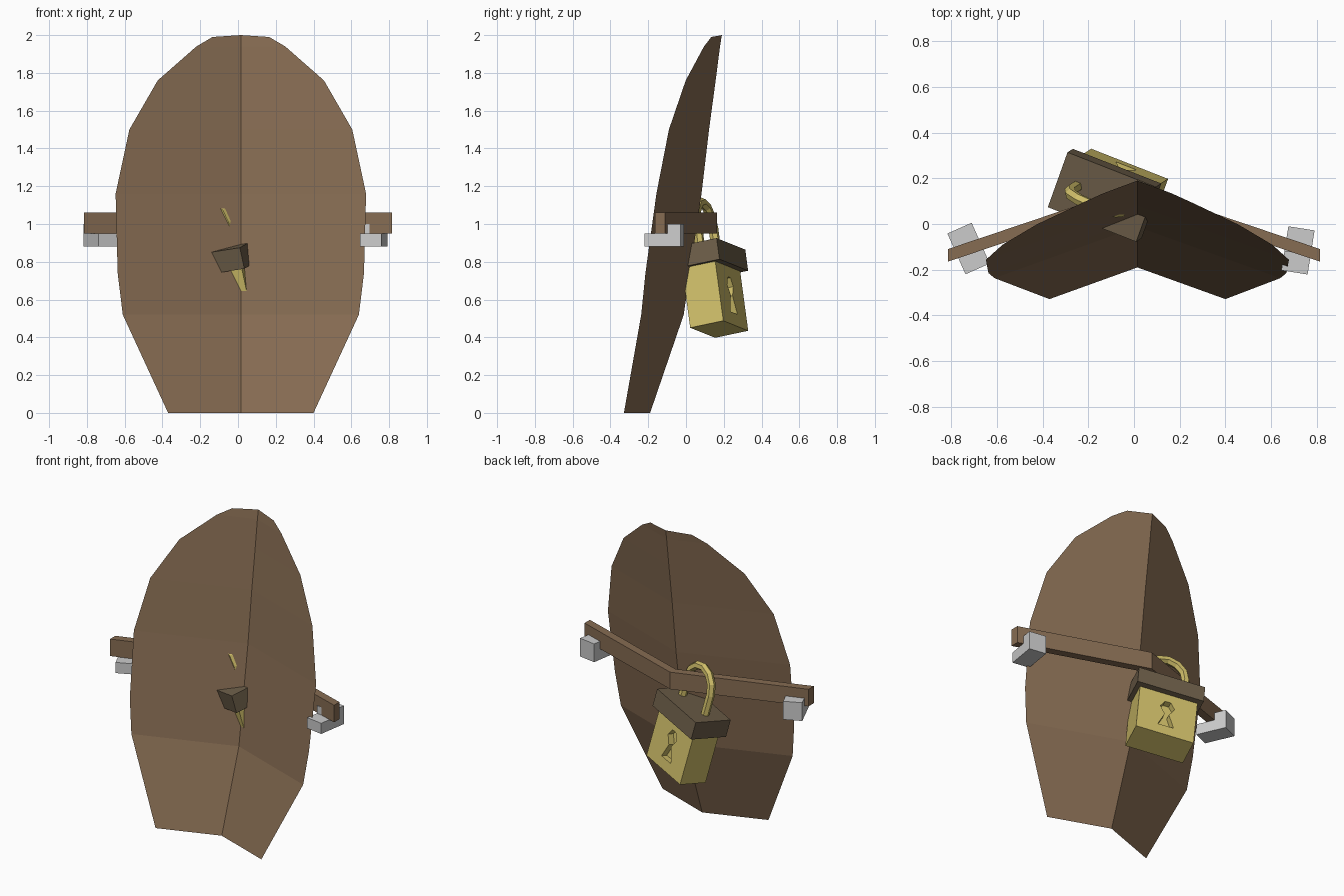
import bpy, bmesh, math
from mathutils import Matrix, Vector

if "Cube" in bpy.data.objects:
    bpy.data.objects.remove(bpy.data.objects["Cube"])


def material(name, rgb):
    m = bpy.data.materials.new(name)
    m.diffuse_color = (*rgb, 1)
    m.use_nodes = True
    m.node_tree.nodes["Principled BSDF"].inputs["Base Color"].default_value = m.diffuse_color
    return m


WOOD = material("wood", (0.24, 0.15, 0.085))
DARK = material("dark_wood", (0.15, 0.11, 0.065))
BRASS = material("brass", (0.62, 0.51, 0.14))


def finish(name, bm, mat=None, matrix=None, recalc=True):
    if recalc:
        bmesh.ops.recalc_face_normals(bm, faces=bm.faces)
    me = bpy.data.meshes.new(name)
    bm.to_mesh(me)
    bm.free()
    ob = bpy.data.objects.new(name, me)
    bpy.context.collection.objects.link(ob)
    if mat:
        me.materials.append(mat)
    if matrix:
        ob.matrix_world = matrix
    return ob


def box(name, lo, hi, mat, matrix=None):
    bm = bmesh.new()
    size = Vector(hi) - Vector(lo)
    mid = (Vector(hi) + Vector(lo)) / 2
    bmesh.ops.create_cube(bm, size=1, matrix=Matrix.Translation(mid) @ Matrix.Diagonal((*size, 1)))
    return finish(name, bm, mat, matrix)


def prism(name, outline, offset, mat=None, matrix=None):
    bm = bmesh.new()
    f = bm.faces.new([bm.verts.new(p) for p in outline])
    ext = bmesh.ops.extrude_face_region(bm, geom=[f], use_keep_orig=True)
    verts = [e for e in ext["geom"] if isinstance(e, bmesh.types.BMVert)]
    bmesh.ops.translate(bm, verts=verts, vec=offset)
    return finish(name, bm, mat, matrix)


# Folded panel: half widths by height, swept back from a leaning ridge
RIDGE_X, FOLD = 0.015, 0.36
profile = [(0.385, 0, -0.19), (0.625, 0.52, -0.012), (0.652, 0.74, 0.02), (0.663, 1.16, 0.082),
           (0.59, 1.5, 0.122), (0.44, 1.76, 0.157), (0.235, 1.94, 0.18), (0.15, 1.99, 0.188),
           (0.0, 2.0, 0.19)]
bm = bmesh.new()
ridge = [bm.verts.new((RIDGE_X, y, z)) for w, z, y in profile]
for s in (-1, 1):
    edge = [bm.verts.new((RIDGE_X + s * w, y - FOLD * w, z)) for w, z, y in profile[:-1]] + [ridge[-1]]
    for i in range(len(profile) - 1):
        loop = [ridge[i], edge[i], edge[i + 1], ridge[i + 1]]
        loop = list(dict.fromkeys(loop))
        bm.faces.new(loop if s < 0 else loop[::-1])
# make the front side (-y) face outward
for f in bm.faces:
    f.normal_update()
    if f.normal.y > 0:
        f.normal_flip()
finish("panel", bm, WOOD, recalc=False)

# V-shaped bar across the back
bar = [(-0.815, -0.11), (0, 0.165), (0.815, -0.11), (0.815, -0.165), (0, 0.11), (-0.815, -0.165)]
prism("crossbar", [(x, y, 0.95) for x, y in bar], (0, 0, 0.112), WOOD)

# Stepped brackets holding the bar ends
step = [(-0.1, 0.88), (0.095, 0.88), (0.095, 1.0), (-0.015, 1.0), (-0.015, 0.95), (-0.1, 0.95)]
for side, x, y, turn in (("left", -0.725, -0.105, 24), ("right", 0.718, -0.113, -9)):
    m = Matrix.Translation((x, y, 0)) @ Matrix.Rotation(math.radians(turn), 4, 'Z')
    prism("bracket_" + side, [(-0.058, a, b) for a, b in step], (0.116, 0, 0), None, m)

# Tilted frame for the hanging padlock
u = Vector((0.918, -0.36, 0.145)).normalized()
w = u.cross(Vector((0.33, 0.925, 0.195))).normalized()
v = w.cross(u)
LOCK = Matrix((u, v, w)).transposed().to_4x4()
LOCK.translation = (-0.117, 0.133, 0.758)

# Lock body with a recessed keyhole on the back
body = box("lock_body", (-0.1825, -0.095, -0.325), (0.1825, 0.095, 0.01), BRASS, LOCK)
half = [(0.018, -0.06), (0.045, -0.105), (0.013, -0.16), (0.05, -0.255)]
outline = half + [(-a, b) for a, b in reversed(half)]
cutter = prism("keyhole_cutter", [(a, 0.055, b) for a, b in outline], (0, 0.1, 0), BRASS, LOCK)
cut = body.modifiers.new("keyhole", 'BOOLEAN')
cut.object, cut.operation, cut.solver = cutter, 'DIFFERENCE', 'EXACT'
bpy.context.view_layer.objects.active = body
bpy.ops.object.modifier_apply(modifier="keyhole")
bpy.data.objects.remove(cutter)

# Lock cap
box("lock_cap", (-0.21, -0.13, 0), (0.21, 0.13, 0.115), DARK, LOCK)

# Shackle: six-sided tube through an arch
R, T, SIDES = 0.122, 0.026, 6
arch = [((R, 0.08), 0)]
arch += [((R * math.cos(a), 0.245 + R * math.sin(a)), a) for a in [math.pi * i / 6 for i in range(7)]]
arch += [((-R, 0.08), math.pi)]
bm = bmesh.new()
rings = []
for (a, b), ang in arch:
    ring = []
    for k in range(SIDES):
        t = 2 * math.pi * k / SIDES
        r = T * math.cos(t)
        ring.append(bm.verts.new((a + r * math.cos(ang), T * math.sin(t), b + r * math.sin(ang))))
    rings.append(ring)
for p, q in zip(rings, rings[1:]):
    for k in range(SIDES):
        n = (k + 1) % SIDES
        bm.faces.new((p[k], p[n], q[n], q[k]))
bm.faces.new(rings[0])
bm.faces.new(rings[-1])
finish("shackle", bm, BRASS, LOCK)
